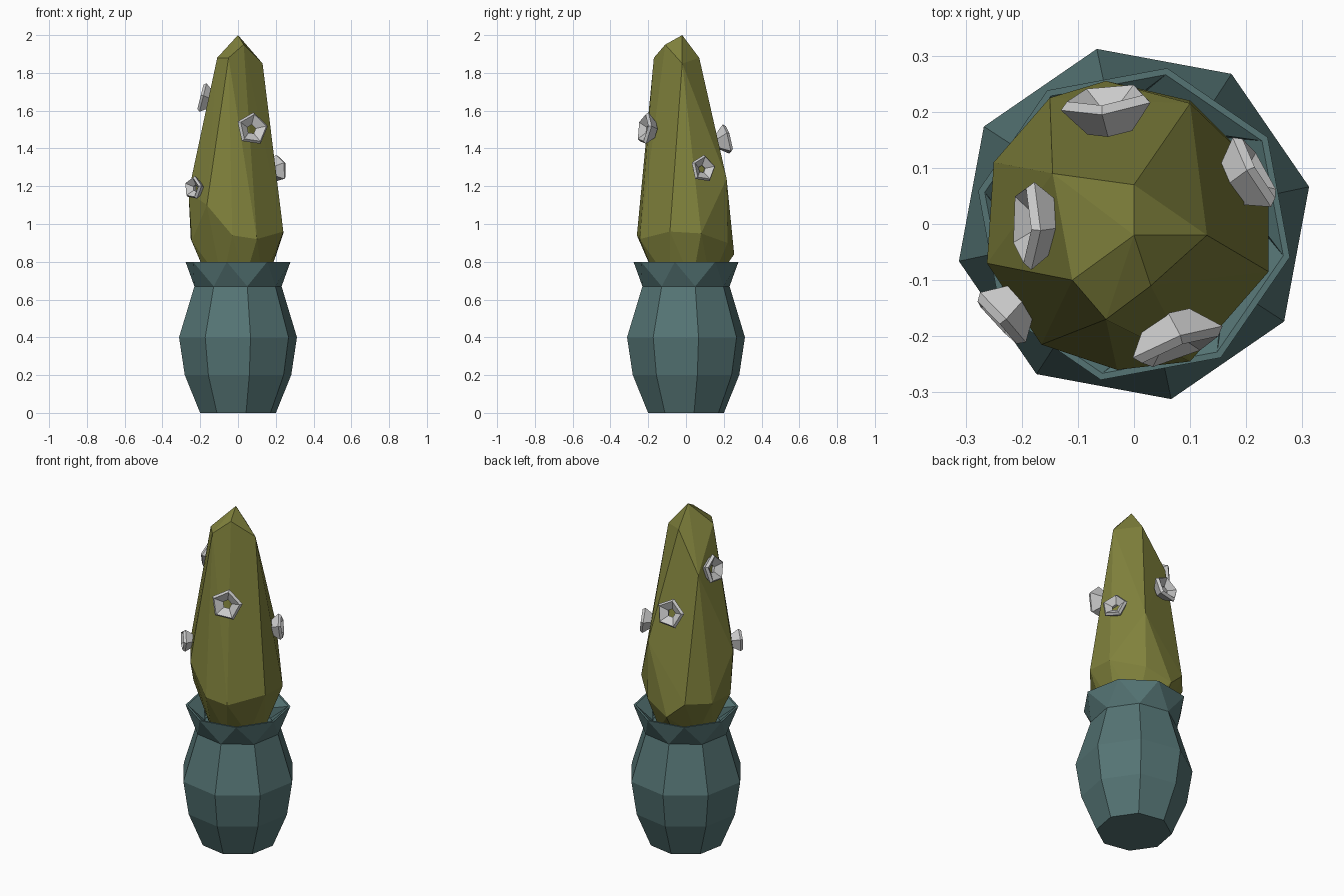
import bpy, bmesh
from math import sin, cos, radians
from mathutils import Vector

if "Cube" in bpy.data.objects:
    bpy.data.objects.remove(bpy.data.objects["Cube"])


def finish(name, bm, color=None):
    bmesh.ops.recalc_face_normals(bm, faces=bm.faces[:])
    me = bpy.data.meshes.new(name)
    bm.to_mesh(me)
    bm.free()
    ob = bpy.data.objects.new(name, me)
    bpy.context.collection.objects.link(ob)
    if color:
        mat = bpy.data.materials.new(name + "_color")
        mat.diffuse_color = (*color, 1)
        mat.use_nodes = True
        mat.node_tree.nodes["Principled BSDF"].inputs["Base Color"].default_value = mat.diffuse_color
        me.materials.append(mat)
    return ob


def loft(bm, rings, close=True, triangles=()):
    """Join rings of equal point count; ring pairs in triangles get split quads."""
    vs = [[bm.verts.new(p) for p in ring] for ring in rings]
    n = len(vs[0])
    pairs = list(zip(vs, vs[1:]))
    if not close:
        pairs.append((vs[-1], vs[0]))
    for j, (a, b) in enumerate(pairs):
        for i in range(n):
            k = (i + 1) % n
            if j in triangles:
                bm.faces.new((a[i], a[k], b[k]))
                bm.faces.new((a[i], b[k], b[i]))
            else:
                bm.faces.new((a[i], a[k], b[k], b[i]))
    if close:
        bm.faces.new(vs[0])
        bm.faces.new(vs[-1])


def ring(r, z, n, turn):
    return [Vector((r * cos(radians(turn + 360 * i / n)),
                    r * sin(radians(turn + 360 * i / n)), z)) for i in range(n)]


# Pot: eight-sided belly, twisted flared rim, hollow mouth
profile = [(.205, 0, 12), (.288, .2, 12), (.319, .4, 12), (.236, .67, 12),
           (.284, .8, -12), (.272, .8, -12), (.19, .69, 12)]
bm = bmesh.new()
loft(bm, [ring(r, z, 8, t) for r, z, t in profile], triangles=(3, 5))
finish("pot", bm, (.09, .175, .175))

# Cactus: faceted hull around a few irregular points
points = [(0, -.02, 2), (.03, -.11, 1.95), (-.05, -.17, 1.88), (-.11, -.1, 1.88),
          (.13, -.02, 1.85), (0, .07, 1.88), (-.145, .09, 1.65),
          (-.262, -.07, 1.17), (.1, .215, 1.24), (-.165, -.215, 1.1),
          (.24, .08, .95), (.24, -.085, .96), (.1, -.245, .92), (-.03, -.26, .94),
          (-.245, -.07, .91), (-.25, .11, .92), (-.15, .225, .93),
          (-.05, .255, .84), (.1, .22, .9)]
bm = bmesh.new()
for p in points + ring(.155, .69, 8, 12):
    bm.verts.new(p)
bmesh.ops.convex_hull(bm, input=bm.verts[:])
finish("cactus", bm, (.215, .22, .045))

# Flowers: five-petalled cups with an open centre
flowers = [((.068, -.195, 1.5), (.35, -.93, .15), .09),
           ((-.045, .195, 1.44), (-.12, 1, .25), .085),
           ((-.165, 0, 1.66), (-1, 0, .25), .083),
           ((.195, .08, 1.29), (.87, .5, .12), .075),
           ((-.22, -.15, 1.19), (-.75, -.7, .05), .064)]
for i, (pos, normal, r) in enumerate(flowers):
    bm = bmesh.new()
    loft(bm, [ring(.5 * r, -.03, 5, 10), ring(r, .022, 5, 10),
              ring(.85 * r, .036, 5, 10), ring(.28 * r, .008, 5, 10)], close=False)
    ob = finish(f"flower_{i + 1}", bm)
    ob.location = pos
    ob.rotation_euler = Vector(normal).to_track_quat('Z', 'Y').to_euler()
